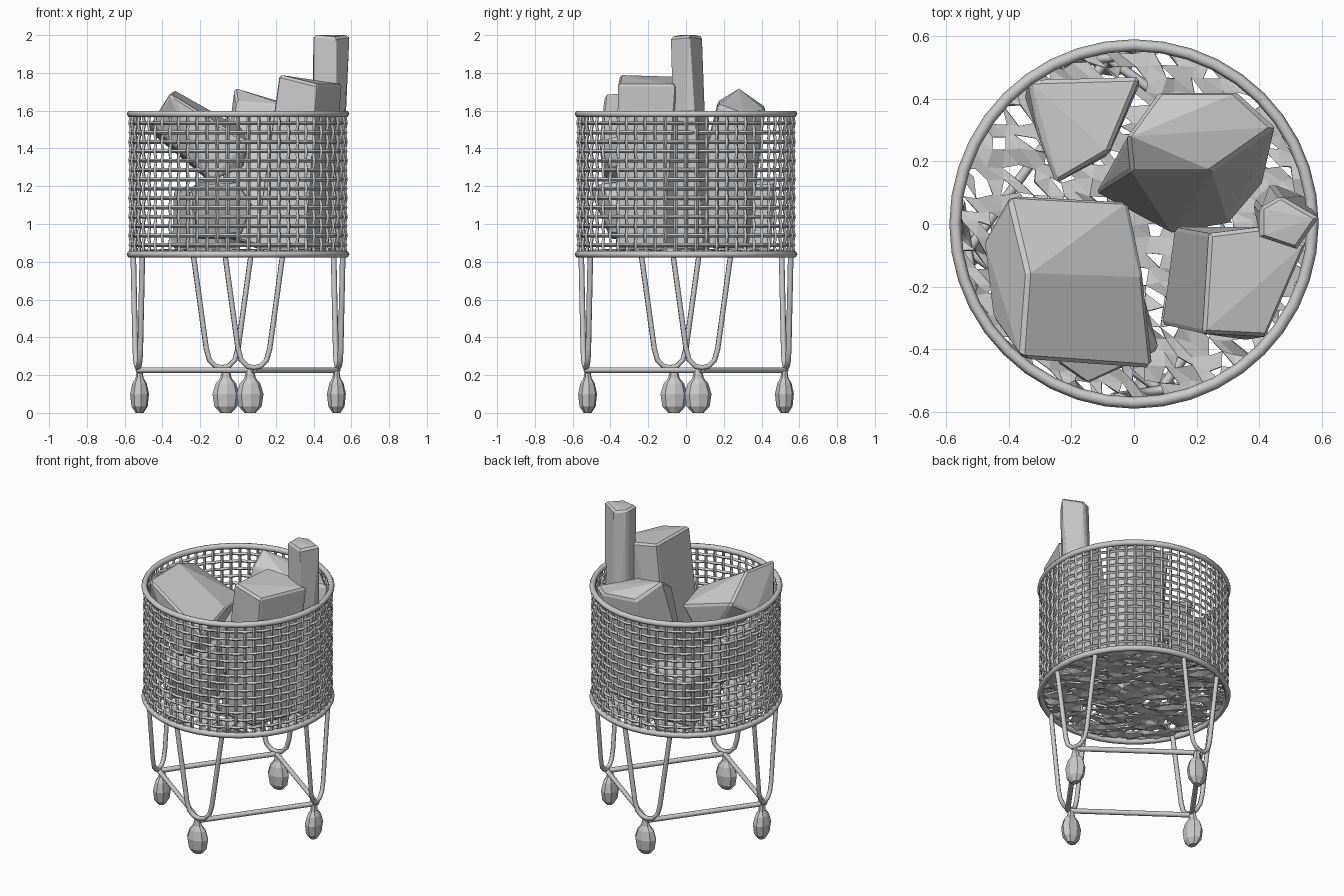
import bpy, bmesh, math, random
from math import sin, cos, pi, radians
from mathutils import Vector, Matrix

if "Cube" in bpy.data.objects:
    bpy.data.objects.remove(bpy.data.objects["Cube"])

random.seed(4)
R = 0.566            # basket wall radius
Z0, Z1 = 0.84, 1.583  # lower and upper rim heights


def add_mesh(name, bm):
    bmesh.ops.recalc_face_normals(bm, faces=bm.faces[:])
    me = bpy.data.meshes.new(name)
    bm.to_mesh(me)
    bm.free()
    ob = bpy.data.objects.new(name, me)
    bpy.context.collection.objects.link(ob)
    return ob


def tubes(name, paths, radius, cyclic=False, res=0, smooth=False):
    """Sweep a round section along several point lists, as one mesh object."""
    cu = bpy.data.curves.new(name, 'CURVE')
    cu.dimensions = '3D'
    cu.bevel_depth = radius
    cu.bevel_resolution = res
    cu.use_fill_caps = True
    for pts in paths:
        sp = cu.splines.new('POLY')
        sp.points.add(len(pts) - 1)
        for p, co in zip(sp.points, pts):
            p.co = (*co, 1)
        sp.use_cyclic_u = cyclic
        sp.use_smooth = smooth
    tmp = bpy.data.objects.new(name + "_path", cu)
    bpy.context.collection.objects.link(tmp)
    bpy.context.view_layer.update()
    me = bpy.data.meshes.new_from_object(tmp.evaluated_get(bpy.context.evaluated_depsgraph_get()))
    bpy.data.objects.remove(tmp)
    ob = bpy.data.objects.new(name, me)
    bpy.context.collection.objects.link(ob)
    return ob


def polar(r, a, z):
    return (r * cos(a), r * sin(a), z)


# Woven basket wall: upright wires and hoops pass over and under each other
N, ROWS, WEAVE = 64, 15, 0.005
dz = (Z1 - Z0) / ROWS
uprights = [[polar(R + WEAVE * (-1) ** (i + j), 2 * pi * i / N, Z0 + dz * j)
             for j in range(ROWS + 1)] for i in range(N)]
hoops = [[polar(R - WEAVE * (-1) ** (i + j), 2 * pi * i / N, Z0 + dz * j)
          for i in range(N)] for j in range(1, ROWS)]
tubes("basket_upright_wires", uprights, 0.010)
tubes("basket_hoop_wires", hoops, 0.010, cyclic=True)

# Rims
for name, z in (("lower_rim", Z0), ("upper_rim", Z1)):
    tubes(name, [[polar(0.571, 2 * pi * i / 40, z) for i in range(40)]], 0.019,
          cyclic=True, res=1, smooth=True)

# Basket floor: uneven mesh sheet with random small holes
bm = bmesh.new()
bmesh.ops.create_grid(bm, x_segments=26, y_segments=26, size=0.6)
bmesh.ops.triangulate(bm, faces=bm.faces[:])
for v in bm.verts:
    v.co += Vector((random.uniform(-1, 1), random.uniform(-1, 1), random.uniform(-1, 1))) * 0.012
    v.co.z += 0.85
    d = v.co.xy.length
    if d > 0.565:
        v.co.x *= 0.565 / d
        v.co.y *= 0.565 / d
gone = [f for f in bm.faces if f.calc_area() < 1e-4 or random.random() < 0.2]
bmesh.ops.delete(bm, geom=gone, context='FACES')
floor = add_mesh("basket_floor", bm)
sol = floor.modifiers.new("thickness", 'SOLIDIFY')
sol.thickness = 0.012
sol.offset = 0

# Hairpin legs (local x = tangent, y = outward), one per quarter turn
TURN = radians(9)
U = [(-0.155, 0.84), (-0.085, 0.34), (-0.068, 0.28), (-0.035, 0.247), (0, 0.24)]
U += [(-x, z) for x, z in U[-2::-1]]
feet = []
leg_paths = []
for k in range(4):
    rot = Matrix.Rotation(TURN + k * pi / 2, 3, 'Z')
    leg_paths.append([rot @ Vector((x, -0.537, z)) for x, z in U])
    feet.append(rot @ Vector((0, -0.537, 0.226)))
    # Caster: lumpy wheel with a narrow fork on top
    bm = bmesh.new()
    prof = [(0.03, 0.0), (0.062, 0.035), (0.072, 0.1), (0.055, 0.155), (0.03, 0.185), (0.022, 0.225)]
    rings = [[bm.verts.new((r * cos(2 * pi * i / 8), 0.7 * r * sin(2 * pi * i / 8), z))
              for i in range(8)] for r, z in prof]
    for a, b in zip(rings, rings[1:]):
        for i in range(8):
            bm.faces.new((a[i], a[(i + 1) % 8], b[(i + 1) % 8], b[i]))
    bm.faces.new(rings[0])
    bm.faces.new(rings[-1])
    place = Matrix.Rotation(radians(7) + k * pi / 2, 4, 'Z') @ Matrix.Translation((0, -0.525, 0))
    bmesh.ops.transform(bm, matrix=place, verts=bm.verts[:])
    add_mesh(f"caster_{k + 1}", bm)
tubes("hairpin_legs", leg_paths, 0.015, res=1, smooth=True)
tubes("base_frame", [[feet[k], feet[(k + 1) % 4]] for k in range(4)], 0.016, res=1, smooth=True)


# Firewood: faceted blocks, each the hull of a few corner points
def log(name, pts, bevel=0.012):
    bm = bmesh.new()
    for p in pts:
        bm.verts.new(p)
    res = bmesh.ops.convex_hull(bm, input=bm.verts[:])
    loose = [v for v in bm.verts if not v.link_faces]
    bmesh.ops.delete(bm, geom=loose, context='VERTS')
    bmesh.ops.dissolve_limit(bm, angle_limit=radians(4), verts=bm.verts[:], edges=bm.edges[:])
    ob = add_mesh(name, bm)
    bv = ob.modifiers.new("worn_edges", 'BEVEL')
    bv.width = bevel
    bv.segments = 1
    bv.limit_method = 'ANGLE'
    bv.angle_limit = radians(35)


# tall stick, slightly waisted, standing at the right
top = [(0.40, 0.05), (0.47, 0.09), (0.59, 0.02), (0.52, -0.08), (0.40, -0.04)]
low = [(0.38, 0.07), (0.44, 0.13), (0.54, 0.09), (0.52, -0.05), (0.40, -0.03)]
log("tall_stick", [(x, y, 2.0 - 0.01 * (i % 2)) for i, (x, y) in enumerate(top)]
    + [(x, y, 0.86) for x, y in low])

# front right log, leaning outward
log("front_right_log",
    [(0.24, -0.03, 1.78), (0.40, -0.01, 1.76), (0.55, -0.06, 1.74), (0.42, -0.36, 1.74), (0.22, -0.35, 1.79),
     (0.13, -0.01, 0.87), (0.09, -0.32, 0.87), (0.36, -0.37, 0.87), (0.48, -0.12, 0.87), (0.36, -0.02, 0.87)])

# back right log, top leaning backward
log("back_right_log",
    [(-0.02, 0.28, 1.72), (0.08, 0.42, 1.62), (0.33, 0.42, 1.60), (0.45, 0.31, 1.58), (0.25, 0.17, 1.63),
     (-0.01, 0.17, 1.65), (-0.12, 0.10, 0.95), (0.12, -0.03, 0.88), (0.30, 0.00, 0.88), (0.41, 0.13, 0.88),
     (0.10, 0.33, 0.87), (0.36, 0.30, 0.87)])

# low back left wedge resting on the floor
log("back_left_wedge",
    [(-0.34, 0.46, 1.18), (0.02, 0.47, 1.22), (-0.08, 0.23, 1.22), (-0.25, 0.13, 1.18), (-0.31, 0.29, 1.16),
     (-0.35, 0.41, 0.87), (0.02, 0.45, 0.87), (-0.08, 0.22, 0.87), (-0.25, 0.13, 0.87)])

# big front left block, tipped over on top of the others
log("front_left_block",
    [(-0.34, -0.16, 1.71), (-0.36, -0.43, 1.69), (-0.40, 0.09, 1.60), (-0.02, 0.07, 1.48), (0.03, -0.17, 1.50),
     (0.06, -0.46, 1.43), (-0.48, -0.05, 1.50), (-0.45, -0.30, 1.52), (-0.17, 0.05, 1.24), (-0.14, -0.44, 1.23),
     (0.03, -0.40, 1.30)])

# front wedge underneath the block
log("front_wedge",
    [(-0.25, -0.44, 1.20), (-0.15, -0.51, 1.18), (0.00, -0.44, 1.22), (0.08, -0.40, 1.10), (-0.05, -0.10, 1.24),
     (-0.22, -0.12, 1.22), (-0.22, -0.40, 0.92), (0.02, -0.40, 0.95), (-0.18, -0.12, 0.92), (0.00, -0.12, 0.92)])
